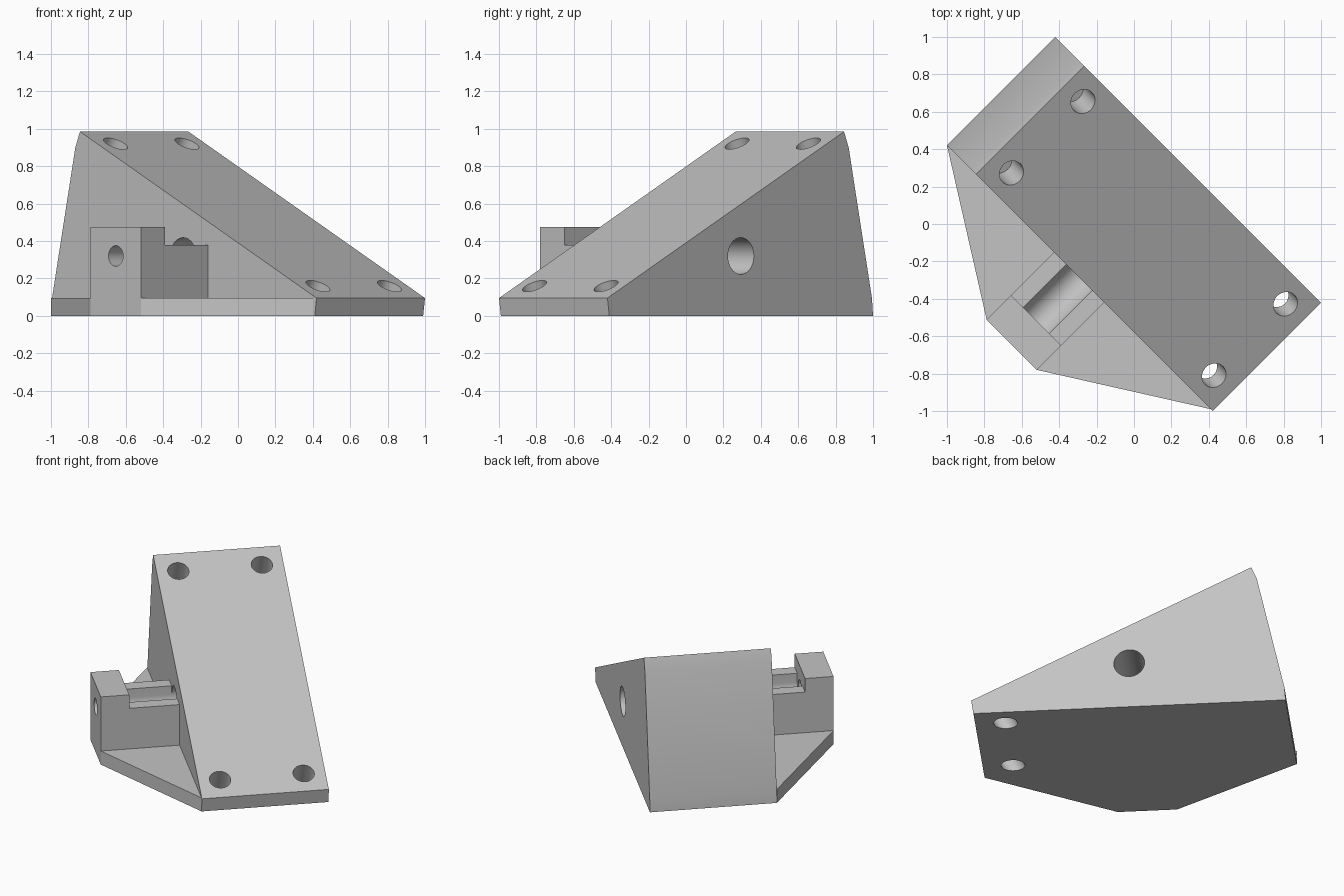
import bpy, bmesh, math
from mathutils import Vector, Matrix

cube = bpy.data.objects.get("Cube")
if cube:
    bpy.data.objects.remove(cube, do_unlink=True)

grey = bpy.data.materials.new("plain grey")
grey.use_nodes = True
colour = (0.55, 0.55, 0.55, 1)
grey.diffuse_color = colour
grey.node_tree.nodes["Principled BSDF"].inputs["Base Color"].default_value = colour

# Everything is built along x, then turned to stand diagonally
TURN = Matrix.Rotation(math.radians(-45), 4, "Z")


def finish(name, bm):
    bmesh.ops.recalc_face_normals(bm, faces=bm.faces)
    mesh = bpy.data.meshes.new(name)
    bm.to_mesh(mesh)
    bm.free()
    mesh.materials.append(grey)
    obj = bpy.data.objects.new(name, mesh)
    bpy.context.collection.objects.link(obj)
    obj.matrix_world = TURN
    return obj


def prism(name, profile, axis, start, end):
    """Extrude a profile: (x, z) along y, or (x, y) along z."""
    place = (lambda a, b: (a, start, b)) if axis == "y" else (lambda a, b: (a, b, start))
    bm = bmesh.new()
    face = bm.faces.new([bm.verts.new(place(a, b)) for a, b in profile])
    new = bmesh.ops.extrude_face_region(bm, geom=[face])["geom"]
    step = Vector((0, 1, 0)) if axis == "y" else Vector((0, 0, 1))
    moved = [v for v in new if isinstance(v, bmesh.types.BMVert)]
    bmesh.ops.translate(bm, verts=moved, vec=step * (end - start))
    return finish(name, bm)


def rod(name, a, b, radius):
    a, b = Vector(a), Vector(b)
    spin = (b - a).to_track_quat("Z", "Y").to_matrix().to_4x4()
    bm = bmesh.new()
    bmesh.ops.create_cone(bm, cap_ends=True, segments=48, radius1=radius, radius2=radius,
                          depth=(b - a).length, matrix=Matrix.Translation((a + b) / 2) @ spin)
    return finish(name, bm)


def cut(obj, cutters):
    bpy.context.view_layer.objects.active = obj
    for cutter in cutters:
        cutter.hide_render = True
        mod = obj.modifiers.new("cut", "BOOLEAN")
        mod.operation, mod.solver, mod.object = "DIFFERENCE", "EXACT", cutter
        bpy.ops.object.modifier_apply(modifier=mod.name)
        bpy.data.objects.remove(cutter, do_unlink=True)


HALF, END, PEAK = 0.41, 1.004, -0.785      # half width, half length, ridge position
LIP, TOP = 0.095, 0.985                    # plate thickness, ridge height
INNER, OUTER = -0.735, -0.919              # faces of the raised bracket end
BORE_Z, BORE = 0.32, 0.098

# Sloping wedge with a slightly bent back
wedge = prism("wedge_body", [(-END, 0), (0.99, 0), (END, LIP), (PEAK, TOP),
                             (-0.82, 0.9), (-END + 0.008, LIP)], "y", -HALF, HALF)

# Screw holes square to the slope: blind at the top, through at the bottom
slope = (TOP - LIP) / (END - PEAK)
normal = Vector((slope, 0, 1)).normalized()
holes = []
for x, depth in ((-0.656, 0.2), (0.875, 0.4)):
    for y in (-0.27, 0.27):
        mouth = Vector((x, y, LIP + (END - x) * slope))
        holes.append(rod("screw_hole", mouth - normal * depth, mouth + normal * 0.1, 0.068))
holes.append(rod("cross_bore", (-0.005, -0.6, BORE_Z), (-0.005, 0.6, BORE_Z), BORE))
cut(wedge, holes)

# Tapered side plate
plate = prism("side_plate", [(-END, -HALF), (-0.195, OUTER), (0.184, OUTER), (0.99, -HALF)],
              "z", 0, LIP)

# Stepped bracket block beside the wedge
bracket = prism("bracket_block", [(-0.195, LIP), (0.184, LIP), (0.184, 0.475), (-0.195, 0.475)],
                "y", OUTER, -HALF)
step = prism("step_cutter", [(-0.3, 0.38), (0.3, 0.38), (0.3, 0.6), (-0.3, 0.6)],
             "y", INNER, -0.3)

# Round-bottomed channel and the small hole in the raised end
arc = [(-0.005 + BORE * math.cos(math.pi * (1 + i / 24)),
        BORE_Z + BORE * math.sin(math.pi * (1 + i / 24))) for i in range(25)]
channel = prism("channel_cutter", arc + [(arc[-1][0], 0.6), (arc[0][0], 0.6)],
                "y", INNER, -0.3)
pin = rod("pin_hole", (-0.005, -1.1, BORE_Z), (-0.005, -0.6, BORE_Z), 0.055)
cut(bracket, [step, channel, pin])

# Smooth bores, sharp edges
bpy.ops.object.select_all(action="DESELECT")
for obj in (wedge, plate, bracket):
    obj.select_set(True)
bpy.context.view_layer.objects.active = wedge
bpy.ops.object.shade_smooth_by_angle(angle=math.radians(25))
